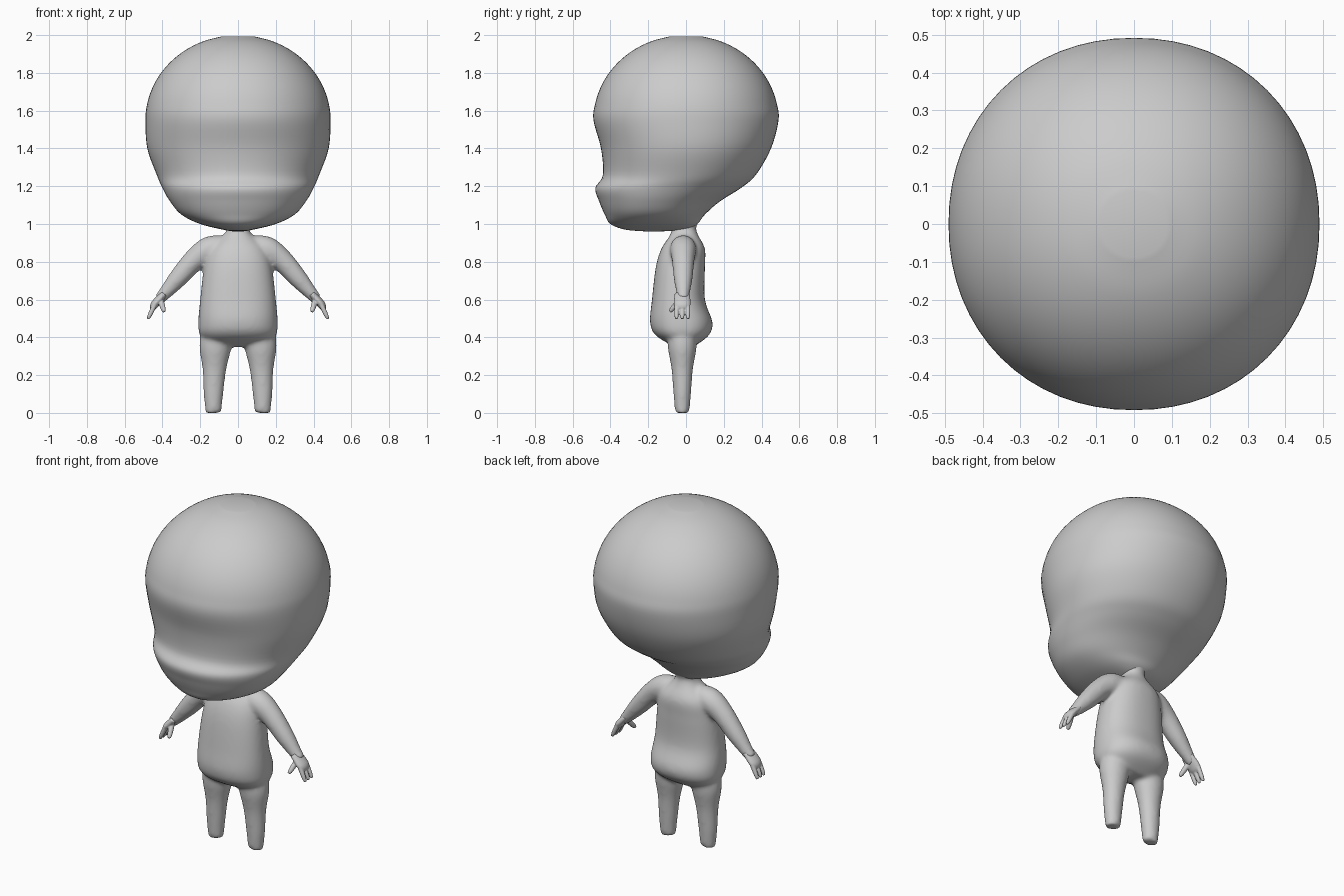
import bpy, bmesh, math
from mathutils import Vector

cube = bpy.data.objects.get("Cube")
if cube:
    bpy.data.objects.remove(cube, do_unlink=True)

clay = bpy.data.materials.new("clay_grey")
clay.use_nodes = True
clay.diffuse_color = (.6, .6, .6, 1)
clay.node_tree.nodes["Principled BSDF"].inputs["Base Color"].default_value = clay.diffuse_color


def catmull(p, q, r, s, t):
    """Smooth value between q and r, guided by the neighbours p and s."""
    into, out = (r - p) / 2, (s - q) / 2
    bend = r - q
    return q + t * (into + t * (3 * bend - 2 * into - out + t * (into + out - 2 * bend)))


def spline(keys, steps=5):
    """Resample rows of numbers with a smooth curve through every row."""
    padded = [keys[0], *keys, keys[-1]]
    rows = []
    for group in zip(padded, padded[1:], padded[2:], padded[3:]):
        for step in range(steps):
            rows.append([catmull(*column, step / steps) for column in zip(*group)])
    return rows + [keys[-1]]


def circle(count):
    for i in range(count):
        angle = math.tau * i / count
        yield math.cos(angle), math.sin(angle)


def loft(bm, rings):
    """Skin a list of point rings and close both ends."""
    loops = [[bm.verts.new(point) for point in ring] for ring in rings]
    for low, high in zip(loops, loops[1:]):
        for i in range(len(low)):
            bm.faces.new((low[i - 1], low[i], high[i], high[i - 1]))
    bm.faces.new(reversed(loops[0]))
    bm.faces.new(loops[-1])


def trunk(bm, keys, squareness):
    """Stack of level rings given by height, half width, front and back."""
    def squared(value):
        return math.copysign(abs(value) ** (2 / squareness), value)

    rings = []
    for z, width, front, back in spline(keys):
        middle, depth = (front + back) / 2, (back - front) / 2
        rings.append([(width * squared(c), middle + depth * squared(s), z)
                      for c, s in circle(64)])
    loft(bm, rings)


def limb(bm, side, y, keys, depth=1):
    """Tube in an upright plane, given by x, z and radius; depth widens it along y."""
    rows = spline(keys)
    rings = []
    for i, (x, z, radius) in enumerate(rows):
        before, after = rows[max(i - 1, 0)], rows[min(i + 1, len(rows) - 1)]
        across = Vector((before[1] - after[1], after[0] - before[0])).normalized() * radius
        rings.append([(side * (x + across.x * c), y + depth * radius * s, z + across.y * c)
                      for c, s in circle(24)])
    loft(bm, rings)


def digit(bm, side, start, end, radius):
    """Finger with a rounded tip."""
    start, end = Vector(start), Vector(end)
    across = (end - start).cross((0, 1, 0)).normalized()
    along = across.cross(end - start).normalized()
    rings = []
    for step in range(12):
        t = step / 12
        size = radius * math.sqrt(1 - t ** 4)
        centre = start.lerp(end, t)
        ring = [centre + (across * c + along * s) * size for c, s in circle(16)]
        rings.append([(side * p.x, p.y, p.z) for p in ring])
    loft(bm, rings)


def finish(bm, name, voxel=0, smooth=0):
    """Make the object; a voxel size fuses overlapping parts into one skin."""
    bmesh.ops.recalc_face_normals(bm, faces=bm.faces)
    mesh = bpy.data.meshes.new(name)
    bm.to_mesh(mesh)
    bm.free()
    mesh.materials.append(clay)
    mesh.shade_smooth()
    part = bpy.data.objects.new(name, mesh)
    bpy.context.collection.objects.link(part)
    if voxel:
        fuse = part.modifiers.new("fuse", 'REMESH')
        fuse.mode = 'VOXEL'
        fuse.voxel_size = voxel
        fuse.use_smooth_shade = True
        relax = part.modifiers.new("relax", 'SMOOTH')
        relax.iterations = smooth


# Head: broad jaw ridge below a flat face, then a half ball for the crown
head = [
    (.96, .02, -.2, -.15),
    (.97, .08, -.32, 0),
    (1, .2, -.4, .06),
    (1.05, .3, -.43, .1),
    (1.12, .36, -.46, .18),
    (1.19, .4, -.48, .29),
    (1.26, .43, -.44, .37),
    (1.4, .48, -.45, .45),
]
for step in range(8):
    angle = math.pi / 2 * step / 7.9
    radius = .49 * math.cos(angle)
    head.append((1.55 + .45 * math.sin(angle), radius, -radius, radius))
bm = bmesh.new()
trunk(bm, head, 2.1)
finish(bm, "head")

# Torso with round belly, seat, and a neck that flares into the head
bm = bmesh.new()
trunk(bm, [
    (.35, .14, -.06, .04),
    (.41, .2, -.16, .12),
    (.48, .21, -.19, .14),
    (.6, .2, -.18, .1),
    (.77, .18, -.16, .1),
    (.87, .15, -.13, .1),
    (.95, .07, -.08, .06),
    (1, .06, -.08, .06),
    (1.1, .1, -.08, .14),
], 2.3)

# Arms and tapered legs, fused with the torso
for side in (-1, 1):
    limb(bm, side, -.015, [(.07, .88, .06), (.15, .865, .07), (.23, .81, .06),
                           (.32, .71, .05), (.39, .63, .035), (.42, .6, .03)])
    limb(bm, side, -.02, [(.11, .45, .08), (.12, .35, .085), (.125, .23, .063),
                          (.13, .1, .052), (.13, 0, .042)], .9)
finish(bm, "body", .01, 12)

# Hands: flat palm, thumb in front and three fingers
for side, label in ((1, "left"), (-1, "right")):
    bm = bmesh.new()
    limb(bm, side, -.02, [(.39, .63, .02), (.44, .575, .022), (.455, .55, .012)], 2)
    digit(bm, side, (.41, -.03, .6), (.39, -.09, .53), .015)
    for place in (-1, 0, 1):
        y = -.02 + .03 * place
        digit(bm, side, (.44, y, .575), (.48, y, .49), .013)
    finish(bm, label + "_hand", .004, 4)
